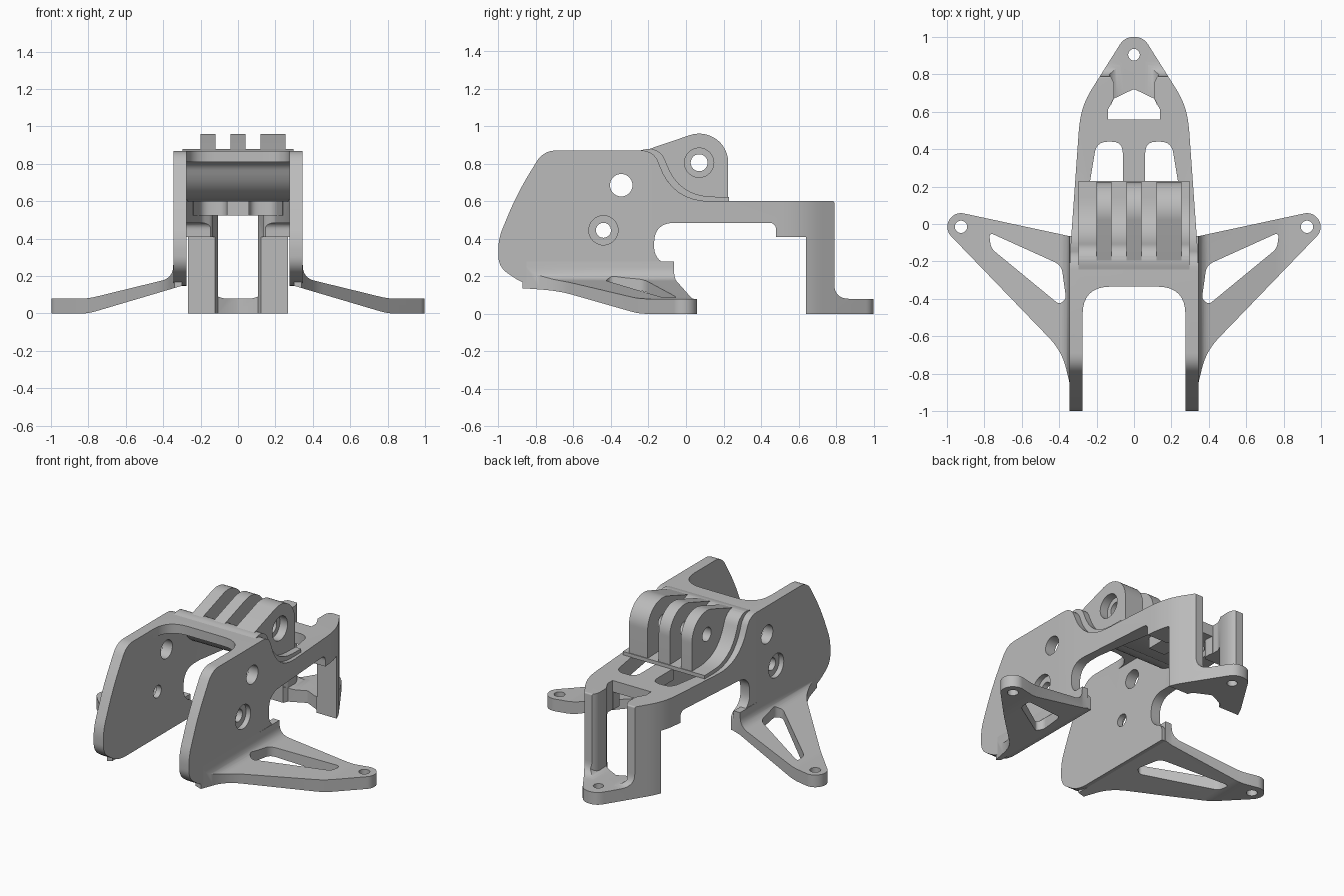
import bpy, bmesh, math

if "Cube" in bpy.data.objects:
    bpy.data.objects.remove(bpy.data.objects["Cube"])

grey = bpy.data.materials.new("matte_grey")
grey.use_nodes = True
GREY = (0.5, 0.5, 0.5, 1)
grey.diffuse_color = GREY
grey.node_tree.nodes["Principled BSDF"].inputs["Base Color"].default_value = GREY


def soften(points, steps=8):
    """Round each corner given as (u, v, setback)."""
    out = []
    n = len(points)
    for i, p in enumerate(points):
        if len(p) < 3:
            out.append(p)
            continue
        ends = []
        for q in (points[i - 1], points[(i + 1) % n]):
            length = math.hypot(q[0] - p[0], q[1] - p[1])
            ends.append([p[k] + (q[k] - p[k]) * p[2] / length for k in (0, 1)])
        for s in range(steps + 1):
            t = s / steps
            out.append(tuple((1 - t) ** 2 * ends[0][k] + 2 * t * (1 - t) * p[k]
                             + t * t * ends[1][k] for k in (0, 1)))
    return out


def symmetric(half):
    return half + [(-p[0],) + tuple(p[1:]) for p in reversed(half)]


def arc(centre, r, start, end, n=18):
    angles = [math.radians(start + (end - start) * i / n) for i in range(n + 1)]
    return [(centre[0] + r * math.cos(a), centre[1] + r * math.sin(a)) for a in angles]


def prism(name, points, axis, a, b):
    """Extrude an outline along an axis from a to b."""
    place = {"X": lambda u, v: (a, u, v), "Y": lambda u, v: (u, a, v),
             "Z": lambda u, v: (u, v, a)}[axis]
    bm = bmesh.new()
    face = bm.faces.new([bm.verts.new(place(*p)) for p in soften(points)])
    new = bmesh.ops.extrude_face_region(bm, geom=[face])["geom"]
    shift = [b - a if axis == c else 0 for c in "XYZ"]
    bmesh.ops.translate(bm, vec=shift, verts=[g for g in new if isinstance(g, bmesh.types.BMVert)])
    bmesh.ops.recalc_face_normals(bm, faces=bm.faces)
    mesh = bpy.data.meshes.new(name)
    bm.to_mesh(mesh)
    bm.free()
    obj = bpy.data.objects.new(name, mesh)
    bpy.context.collection.objects.link(obj)
    mesh.materials.append(grey)
    return obj


def rod(centre, r, axis, a, b):
    return prism("cutter", arc(centre, r, 0, 360, 40)[:-1], axis, a, b)


def combine(obj, tool, how="DIFFERENCE"):
    """Apply a boolean and discard the tool."""
    mod = obj.modifiers.new("cut", "BOOLEAN")
    mod.operation, mod.solver, mod.object = how, "EXACT", tool
    bpy.context.view_layer.objects.active = obj
    bpy.ops.object.modifier_apply(modifier=mod.name)
    bpy.data.objects.remove(tool)
    return obj


# Main frame: side profile trimmed by the plan outline
side = [(-1, .40, .06), (-.9, .64, .12), (-.76, .87, .07), (-.17, .87, .07), (-.07, .6, .2),
        (.79, .6, .01), (.79, .08, .08), (1.05, .08), (1.05, 0), (.64, 0),
        (.64, .41), (.48, .41), (.48, .485, .04), (-.17, .485, .11),
        (-.17, .29, .07), (-.07, .25, .04), (-.07, .148), (-.85, .148, .08), (-1, .25, .06)]
plan = symmetric([(.345, -1.05), (.345, -.2, .1), (.295, .5), (.28, .635, .1), (.05, 1, .048)])
frame = prism("main_frame", side, "X", -.4, .4)
combine(frame, prism("outline", plan, "Z", -.1, 1), "INTERSECT")

# Hollow under the curved bridge and between the rails
hollow_plan = symmetric([(.275, -1.1), (.275, 0), (.24, .22), (.2, .44, .03), (.13, .49, .03),
                         (.14, .6), (.108, .67), (.004, .72)])
hollow_side = [(-1.2, -.1), (-1.2, .81), (-.2, .81, .05), (-.1, .605, .16), (.21, .605),
               (.21, .525), (.75, .525), (.75, -.1)]
hollow = prism("cutter", hollow_plan, "Z", -.2, 1)
combine(hollow, prism("cutter", hollow_side, "X", -.5, .5), "INTERSECT")
combine(frame, hollow)

# Open front between the side plates
combine(frame, prism("cutter", symmetric([(.275, -1.1), (.275, -.335, .15)]), "Z", .3, 1.2))

# Gap between the rear posts, rounded into the foot
gap = prism("cutter", symmetric([(.14, .56), (.14, .61), (.108, .67), (.105, .76, .03),
                                 (.15, .82), (.15, 1.1)]), "Z", -.1, 1)
combine(gap, prism("cutter", symmetric([(.145, 1.1), (.145, .08, .09)]), "Y", .4, 1.2), "INTERSECT")
combine(frame, gap)

# Deck windows and side plate holes
for s in (-1, 1):
    window = [(.06, .2), (.06, .44, .06), (.2, .44, .06), (.24, .2)]
    combine(frame, prism("cutter", [(s * p[0],) + p[1:] for p in window], "Z", .4, .75))
    combine(frame, rod((-.345, .685), .06, "X", s * .2, s * .4))
    combine(frame, rod((-.44, .445), .04, "X", s * .2, s * .4))
    combine(frame, rod((-.44, .445), .078, "X", s * .312, s * .4))
combine(frame, rod((0, .905), .031, "Z", -.1, .2))
parts = [frame]

# Raised bridge sheet carrying the lugs
bridge = [(-.28, .86), (-.2, .882, .03), (-.13, .87, .06), (-.04, .628, .18), (.23, .622),
          (.23, .598), (.04, .598), (-.06, .655), (-.12, .74), (-.18, .835)]
parts.append(prism("lug_bridge", bridge, "X", -.296, .296))

# Hinge lugs
crown = arc((.07, .805), .155, 108, 0)
lug_profile = [(-.25, .86)] + crown + [(.225, .6), (.03, .605), (-.13, .75), (-.2, .84)]
for name, a, b in (("right_lug", -.2, -.12), ("middle_lug", -.04, .04), ("left_lug", .12, .255)):
    lug = prism(name, lug_profile, "X", a, b)
    combine(lug, rod((.07, .805), .045, "X", a - .1, b + .1))
    if name == "left_lug":
        combine(lug, rod((.07, .805), .078, "X", .2, .3))
    parts.append(lug)

# Sloping side arms with triangular openings
arm_plan = ([(.3, -.87), (.34, -.87), (.385, -.68, .1)] + arc((.925, -.015), .073, -46, 100)
            + [(.345, -.065), (.3, -.065)])
arm_slope = [(.3, .28), (.345, .28), (.35, .19, .06), (.8, .08, .04), (1.1, .08),
             (1.1, 0), (.8, 0, .04), (.3, .148)]
opening = [(.775, -.045, .03), (.765, -.13, .03), (.4, -.43, .02), (.363, -.4, .02), (.388, -.22, .04)]
for name, s in (("right_arm", -1), ("left_arm", 1)):
    def flip(points):
        return [(s * p[0],) + tuple(p[1:]) for p in points]
    arm = prism(name, flip(arm_plan), "Z", -.1, .5)
    combine(arm, prism("cutter", flip(arm_slope), "Y", -1.2, .3), "INTERSECT")
    combine(arm, prism("cutter", flip(opening), "Z", -.2, .6))
    combine(arm, rod((s * .925, -.015), .033, "Z", -.2, .3))
    parts.append(arm)

# Smooth shading on the rounded faces
bpy.ops.object.select_all(action="DESELECT")
for obj in parts:
    obj.select_set(True)
bpy.context.view_layer.objects.active = frame
bpy.ops.object.shade_smooth_by_angle(angle=math.radians(30))
